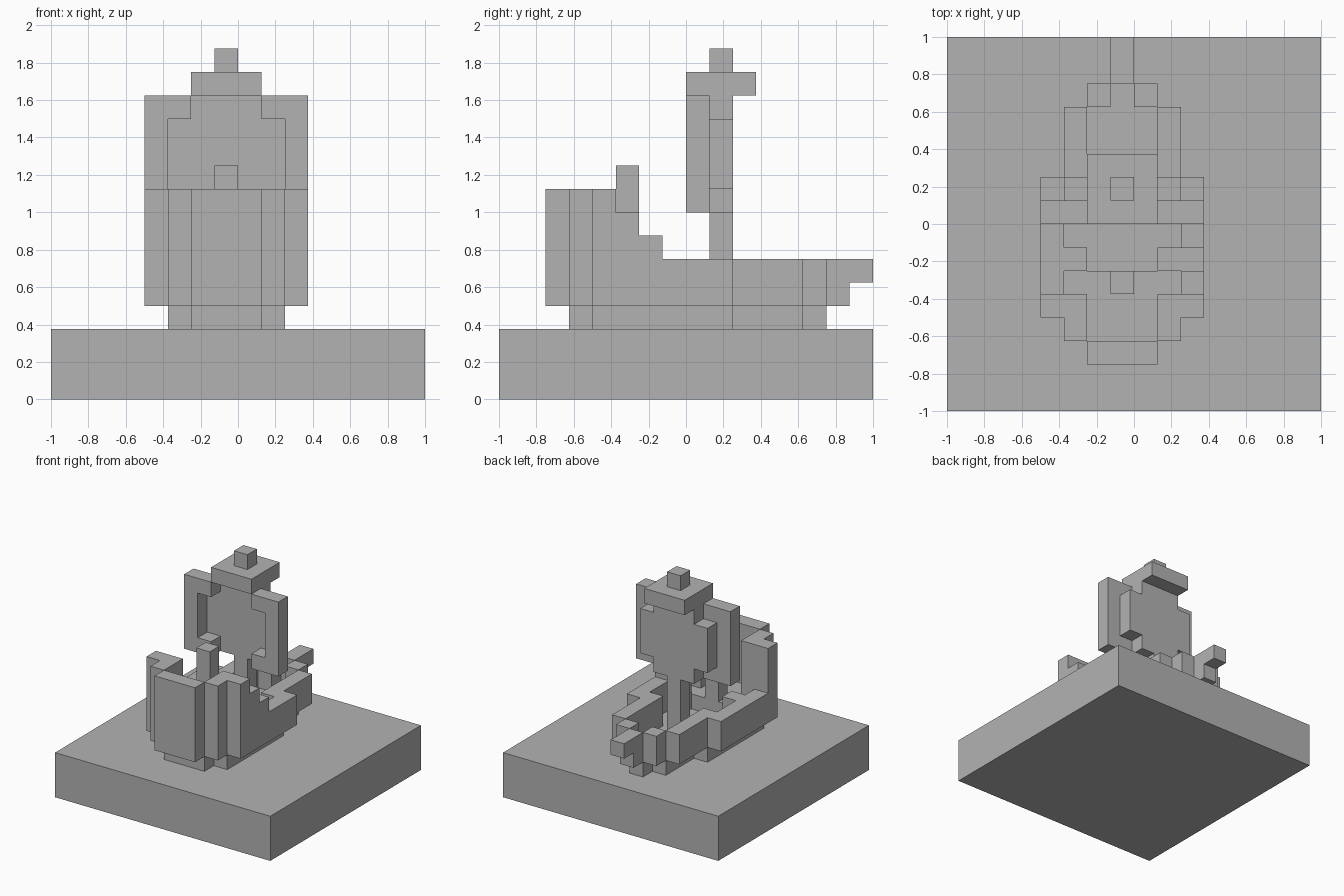
import bpy, bmesh, math
from mathutils import Vector

UNIT = 0.125  # edge of one block

cube = bpy.data.objects.get("Cube")
if cube:
    bpy.data.objects.remove(cube, do_unlink=True)

grey = bpy.data.materials.new("stone grey")
grey.use_nodes = True
colour = (0.45, 0.45, 0.45, 1)
grey.diffuse_color = colour
grey.node_tree.nodes["Principled BSDF"].inputs["Base Color"].default_value = colour


def cells(x0, x1, y0, y1, z0, z1):
    return {(x, y, z) for x in range(x0, x1) for y in range(y0, y1) for z in range(z0, z1)}


def pair(x0, x1, *rest):
    """A box and its mirror image across the hull's middle row of blocks."""
    return cells(x0, x1, *rest) | cells(-1 - x1, -1 - x0, *rest)


def build(name, filled):
    """Make one clean shell around a set of blocks."""
    bm = bmesh.new()
    for cell in filled:
        centre = Vector(cell) + Vector((0.5, 0.5, 0.5))
        for axis in range(3):
            for sign in (-1, 1):
                near = list(cell)
                near[axis] += sign
                if tuple(near) in filled:
                    continue
                n, u, v = Vector(), Vector(), Vector()
                n[axis], u[(axis + 1) % 3] = sign / 2, 0.5
                v[(axis + 2) % 3] = sign / 2
                bm.faces.new([bm.verts.new((centre + n + a * u + b * v) * UNIT)
                              for a, b in ((-1, -1), (1, -1), (1, 1), (-1, 1))])
    bmesh.ops.remove_doubles(bm, verts=bm.verts, dist=UNIT / 100)
    bmesh.ops.dissolve_limit(bm, angle_limit=math.radians(1), verts=bm.verts, edges=bm.edges)
    mesh = bpy.data.meshes.new(name)
    bm.to_mesh(mesh)
    bm.free()
    mesh.materials.append(grey)
    obj = bpy.data.objects.new(name, mesh)
    bpy.context.collection.objects.link(obj)


# Plinth
bm = bmesh.new()
bmesh.ops.create_cube(bm, size=1)
bmesh.ops.scale(bm, vec=(2, 2, 3 * UNIT), verts=bm.verts)
bmesh.ops.translate(bm, vec=(0, 0, 1.5 * UNIT), verts=bm.verts)
plinth = bpy.data.meshes.new("plinth")
bm.to_mesh(plinth)
bm.free()
plinth.materials.append(grey)
bpy.context.collection.objects.link(bpy.data.objects.new("plinth", plinth))

# Boat: floor, tall bow, low sides and stern
floor = cells(-3, 2, -4, 2, 3, 4) | cells(-2, 1, -5, 5, 3, 4) | cells(-1, 0, 5, 6, 3, 4)
bow = cells(-2, 1, -6, -5, 4, 9) | pair(-3, -2, -5, -4, 4, 9) | pair(-4, -2, -4, -3, 4, 9)
sides = (pair(-4, -3, -3, 2, 4, 6) | pair(-3, -2, 1, 2, 4, 6) | pair(-3, -2, 2, 5, 4, 6)
         | pair(-3, -2, -2, -1, 4, 6))
stern = pair(-2, -1, 5, 6, 4, 6) | cells(-1, 0, 6, 7, 4, 6) | cells(-1, 0, 7, 8, 5, 6)
steps = cells(2, 3, -3, -2, 6, 8) | cells(1, 3, -2, -1, 6, 7)
deck = cells(-2, 1, -5, -2, 4, 5) | cells(-3, 2, -3, -2, 4, 5)
build("boat_hull", floor | bow | sides | stern | steps | deck)

# Short post on the bow deck
build("bow_post", cells(-1, 0, -3, -2, 5, 10))

# Mast, round panel, cap and knob
build("mast", cells(-1, 0, 1, 2, 4, 8))
build("mast_panel", cells(-3, 2, 1, 2, 9, 12) | cells(-2, 1, 1, 2, 8, 13))
build("cap", cells(-2, 1, 0, 3, 13, 14))
build("cap_knob", cells(-1, 0, 1, 2, 14, 15))

# Bracket-shaped frames in front of the panel
build("side_brackets", pair(-4, -3, 0, 1, 8, 13) | pair(-3, -2, 0, 1, 12, 13)
      | pair(-3, -2, 0, 1, 8, 9))
